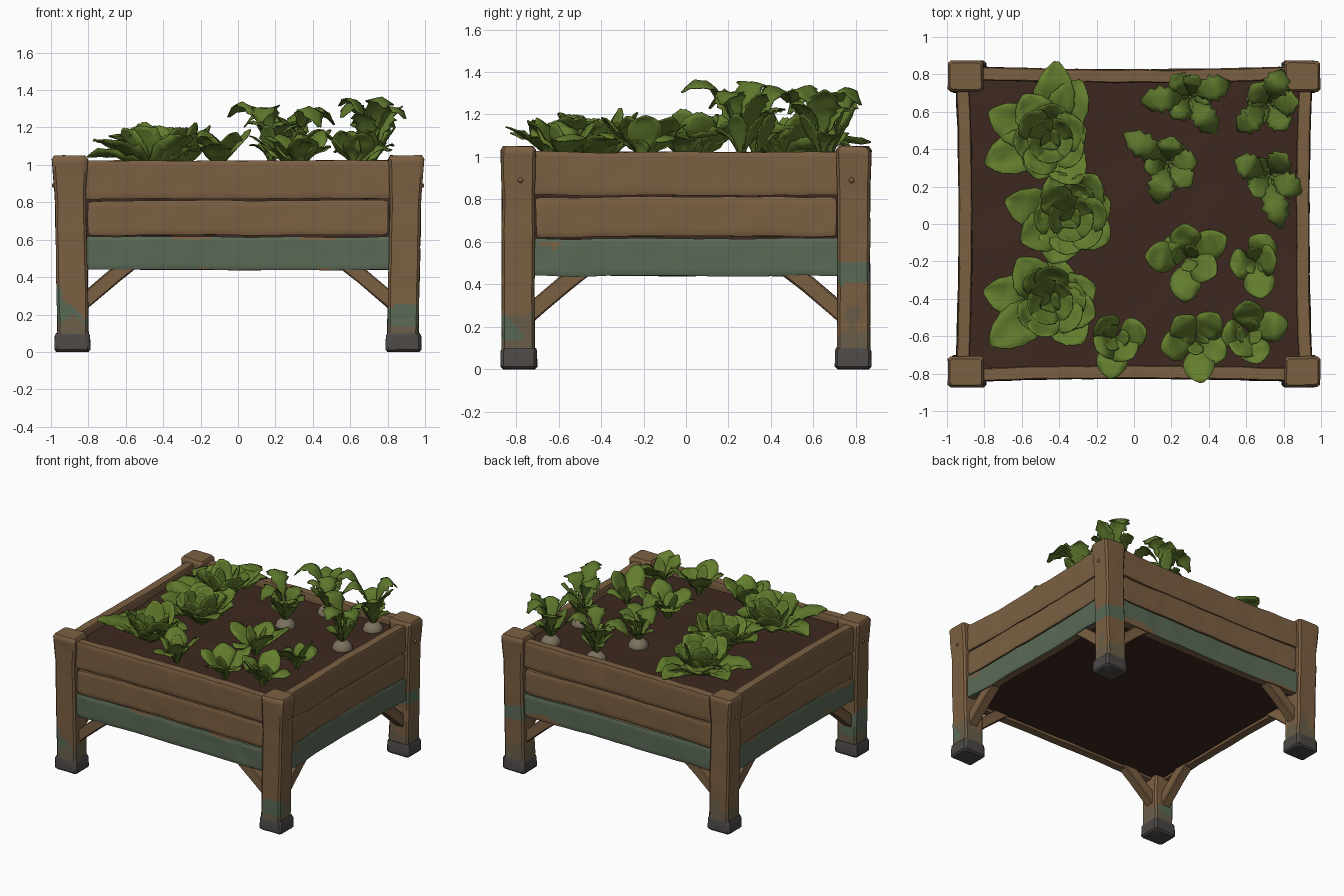
import bpy, bmesh, math, random
from mathutils import Vector, noise

random.seed(4)
if "Cube" in bpy.data.objects:
    bpy.data.objects.remove(bpy.data.objects["Cube"])


def material(name, rgb):
    m = bpy.data.materials.new(name)
    m.use_nodes = True
    m.diffuse_color = (*rgb, 1)
    m.node_tree.nodes["Principled BSDF"].inputs["Base Color"].default_value = (*rgb, 1)
    return m


WOOD = material("brown wood", (.2, .117, .055))
PAINT = material("faded green paint", (.104, .143, .094))
STAIN = material("olive stain", (.145, .112, .066))
SOIL = material("dark soil", (.046, .022, .014))
METAL = material("dark grey foot", (.07, .064, .06))
LEAF = material("leaf green", (.125, .205, .027))
TOPS = material("deep leaf green", (.108, .18, .025))
ROOT = material("pale root", (.2, .165, .11))


def finish(name, bm, mats, angle=40, rule=None):
    """Turn a bmesh into a shaded object, colouring faces by an optional rule."""
    bmesh.ops.recalc_face_normals(bm, faces=bm.faces)
    if rule:
        for f in bm.faces:
            f.material_index = rule(f.calc_center_median())
    mesh = bpy.data.meshes.new(name)
    bm.to_mesh(mesh)
    bm.free()
    ob = bpy.data.objects.new(name, mesh)
    bpy.context.collection.objects.link(ob)
    for m in mats:
        mesh.materials.append(m)
    bpy.ops.object.select_all(action='DESELECT')
    ob.select_set(True)
    bpy.context.view_layer.objects.active = ob
    bpy.ops.object.shade_smooth_by_angle(angle=math.radians(angle))
    return ob


# Chamfered square cross-section shared by posts, feet, planks and braces
SECTION = []
for k in range(4):
    for j in range(-4, 5):
        t = j * .21
        c, s = round(math.cos(k * math.pi / 2)), round(math.sin(k * math.pi / 2))
        SECTION.append((c - s * t, s + c * t))


def loft(name, frames, mats, rule=None, rough=.004):
    """Skin the section through frames of (centre, half side u, half side v)."""
    bm = bmesh.new()
    rings = []
    for centre, u, v in frames:
        ring = []
        for a, b in SECTION:
            p = centre + u * a + v * b
            ring.append(bm.verts.new(p + noise.noise_vector(p * 7) * rough))
        rings.append(ring)
    n = len(SECTION)
    for r, q in zip(rings, rings[1:]):
        for i in range(n):
            bm.faces.new((r[i], r[(i + 1) % n], q[(i + 1) % n], q[i]))
    bm.faces.new(rings[0])
    bm.faces.new(rings[-1])
    return finish(name, bm, mats, 40, rule)


def upright(x, y, z, hx, hy):
    return Vector((x, y, z)), Vector((hx, 0, 0)), Vector((0, hy, 0))


# Corner posts, feet and bolts
for sx in (-1, 1):
    for sy in (-1, 1):
        label = ("front" if sy < 0 else "back") + ("_left" if sx > 0 else "_right")

        def post_colour(c, sx=sx, sy=sy):
            n = noise.noise(c * 9)
            if sx + sy == 2 and abs(c.z - .46) < .05 + .03 * n:
                return 1
            if sx + sy == -2 and .17 + .05 * n < c.z < .23 + .04 * n - (c.x + .86):
                return 1
            if sx - sy == 2 and .13 < c.z < .2 + .05 * n - (c.y + .82):
                return 1
            return 2 if c.z < .21 + .12 * n else 0

        frames = []
        for i in range(50):
            t = i / 49
            flare = .013 * max(0, t - .8) / .2
            frames.append(upright(sx * (.881 + .019 * t), sy * .79, .08 + .95 * t,
                                  .083 + flare, .077 + flare * .5))
        frames.append(upright(sx * .9, sy * .79, 1.05, .084, .07))
        loft(label + "_post", frames, [WOOD, PAINT, STAIN], post_colour)
        feet = [(0, .085, .074), (.012, .096, .086), (.085, .094, .085), (.1, .087, .08)]
        loft(label + "_foot", [upright(sx * .885, sy * .787, z, a, b) for z, a, b in feet],
             [METAL], rough=.002)
        bm = bmesh.new()
        bmesh.ops.create_icosphere(bm, subdivisions=2, radius=.013)
        bmesh.ops.translate(bm, verts=bm.verts, vec=(sx * .983, sy * .78, .89))
        finish(label + "_bolt", bm, [WOOD])

# Plank walls and diagonal braces on all four sides
BOARDS = (("top", .921, .102, .02), ("middle", .717, .093, -.008), ("painted", .527, .088, .02))
SIDES = (("front", (0, -1), .805, .81), ("back", (0, 1), .805, .81),
         ("left", (1, 0), .915, .715), ("right", (-1, 0), .915, .715))
UP = Vector((0, 0, 1))
for side, (nx, ny), dist, half in SIDES:
    out = Vector((nx, ny, 0))
    along = Vector((-ny, nx, 0))

    def paint_colour(c, out=out, dist=dist):
        """Paint the outer face only, chipped along its edges."""
        chip = noise.noise(Vector((c.x * 4, c.y * 4, c.z * 12)))
        worn = chip > .8 - 6 * abs(c.z - .527)
        return 1 if worn or c.dot(out) < dist + .008 else 0

    for board, z, h, extra in BOARDS:
        frames = []
        for i in range(71):
            s = i / 35 - 1
            bow = .014 * (1 - s * s)
            end = .93 if i in (0, 70) else 1
            sag = .006 * noise.noise(Vector((s * 2, z * 9, dist * nx + ny)))
            centre = out * (dist - bow) + along * s * (half + extra) + UP * (z + sag)
            frames.append((centre, out * .036 * end, UP * h * end))
        painted = board == "painted"
        loft(f"{side}_{board}_board", frames, [PAINT, WOOD] if painted else [WOOD],
             paint_colour if painted else None)
    for e in (-1, 1):
        path = [(half + .03, .255), (half - .14, .4), (half - .25, .485)]
        frames = []
        for a, z in path:
            centre = out * (dist - .02) + along * e * a + UP * z
            frames.append((centre, out * .036, (along * e + UP * 1.1).normalized() * .04))
        loft(f"{side}_brace", frames, [WOOD])

# Soil bed, slightly uneven on top
bm = bmesh.new()
bmesh.ops.create_cube(bm, size=2)
bmesh.ops.subdivide_edges(bm, edges=bm.edges, cuts=14, use_grid_fill=True)
for v in bm.verts:
    top = v.co.z > .99
    v.co = Vector((v.co.x * .885, v.co.y * .775, .71 + .255 * v.co.z))
    if top:
        v.co.z += .014 * noise.noise(v.co * 4)
finish("soil_bed", bm, [SOIL])


def leaf(bm, base, tip, lift, width, stalk=0., cup=.2, frill=0., reach=.4):
    """Curved blade from base to tip; lift is the height of the arch handle."""
    base, tip = Vector(base), Vector(tip)
    flat = Vector((tip.x - base.x, tip.y - base.y, 0))
    side = Vector((-flat.y, flat.x, 0)).normalized()
    mid = base + flat * reach
    mid.z = lift
    rows, prev = 12, None
    for i in range(rows + 1):
        t = i / rows
        p = base * (1 - t) ** 2 + mid * 2 * t * (1 - t) + tip * t * t
        u = max(0, (t - stalk) / (1 - stalk))
        w = max(.011, width * max(0, math.sin(math.pi * min(u ** 1.15, 1))) ** .6)
        w *= 1 - frill * (i % 2)
        row = []
        for k in (-1, -.5, 0, .5, 1):
            q = p + side * k * w + UP * (cup * w * k * k)
            q += UP * (.4 * w * noise.noise(q * 14))
            row.append(bm.verts.new(q))
        if prev:
            for k in range(4):
                bm.faces.new((prev[k], prev[k + 1], row[k + 1], row[k]))
        prev = row


def foliage(name, bm, mat):
    ob = finish(name, bm, [mat], 60)
    mod = ob.modifiers.new("thickness", 'SOLIDIFY')
    mod.thickness = .006


def tip_at(x, y, angle, r, z):
    a = math.radians(angle)
    return x + r * math.cos(a), y + r * math.sin(a), z


# Lettuces: listed outer leaves (angle, reach), then tighter inner rings
LETTUCES = [
    (-.45, .45, [(85, .42), (62, .36), (120, .28), (155, .36), (200, .37), (250, .22), (305, .28), (20, .2)]),
    (-.34, .03, [(60, .27), (110, .26), (165, .36), (205, .29), (245, .26), (330, .24), (25, .23)]),
    (-.45, -.42, [(20, .26), (75, .24), (125, .29), (170, .36), (215, .39), (310, .28), (345, .25)]),
]
for n, (x, y, outer) in enumerate(LETTUCES):
    bm = bmesh.new()
    for a, r in outer:
        leaf(bm, (x, y, .95), tip_at(x, y, a, r, random.uniform(1.04, 1.17)), 1.09, .115, 0, .3, .06)
    for count, r, z, w in ((6, .19, 1.18, .095), (5, .12, 1.2, .08), (3, .05, 1.16, .05)):
        for i in range(count):
            a = 360 * i / count + random.uniform(-20, 20) + r * 400
            leaf(bm, (x, y, .96), tip_at(x, y, a, r, z + random.uniform(-.05, .03)),
                 1.06, w, 0, .35, .06, .7)
    foliage(f"lettuce_{n + 1}", bm, LEAF)

# Root vegetables with tall arching tops
TALL = [
    (.3, .68, [(185, .27), (230, .15), (75, .12), (20, .23), (305, .24), (130, .15)]),
    (.72, .64, [(68, .2), (5, .16), (220, .22), (130, .14), (305, .17)]),
    (.18, .33, [(146, .28), (0, .16), (255, .23), (80, .14), (315, .18), (195, .13)]),
    (.72, .26, [(155, .2), (332, .2), (283, .29), (235, .14), (50, .15)]),
]
for n, (x, y, tips) in enumerate(TALL):
    bm = bmesh.new()
    for a, r in tips:
        z = random.uniform(1.2, 1.32)
        leaf(bm, (x, y, .99), tip_at(x, y, a, r, z), 1.48 if r > .18 else 1.28,
             .08, .25, -.2, .28, .3)
    for i in range(5):
        leaf(bm, (x, y, .99), tip_at(x, y, i * 72 + n * 20, .12, random.uniform(1.1, 1.22)),
             1.12, .05, .2, .1, .2)
    foliage(f"tall_tops_{n + 1}", bm, TOPS)
    bm = bmesh.new()
    bmesh.ops.create_uvsphere(bm, u_segments=14, v_segments=9, radius=.075)
    bmesh.ops.scale(bm, verts=bm.verts, vec=(1, 1, .85))
    bmesh.ops.translate(bm, verts=bm.verts, vec=(x, y, .965))
    finish(f"root_{n + 1}", bm, [ROOT], 60)

# Young round-leaved plants
YOUNG = [
    (-.1, -.61, [(130, .13), (15, .17), (262, .22), (215, .12), (310, .14)]),
    (.28, -.18, [(92, .18), (178, .22), (268, .24), (28, .24), (330, .18), (135, .15)]),
    (.65, -.2, [(190, .14), (280, .2), (65, .16), (5, .11)]),
    (.33, -.63, [(190, .19), (278, .22), (130, .17), (50, .19), (335, .18)]),
    (.62, -.58, [(95, .17), (15, .21), (285, .17), (190, .15), (240, .14)]),
]
for n, (x, y, tips) in enumerate(YOUNG):
    bm = bmesh.new()
    for a, r in tips:
        z = random.uniform(1.07, 1.2)
        leaf(bm, (x, y, .95), tip_at(x, y, a, r, z), 1.12, .085, .2, -.1, 0, .35)
    for i in range(3):
        leaf(bm, (x, y, .95), tip_at(x, y, i * 120 + n * 50, .07, random.uniform(1.06, 1.17)),
             1.05, .045, .2, .2)
    foliage(f"young_plant_{n + 1}", bm, LEAF)
